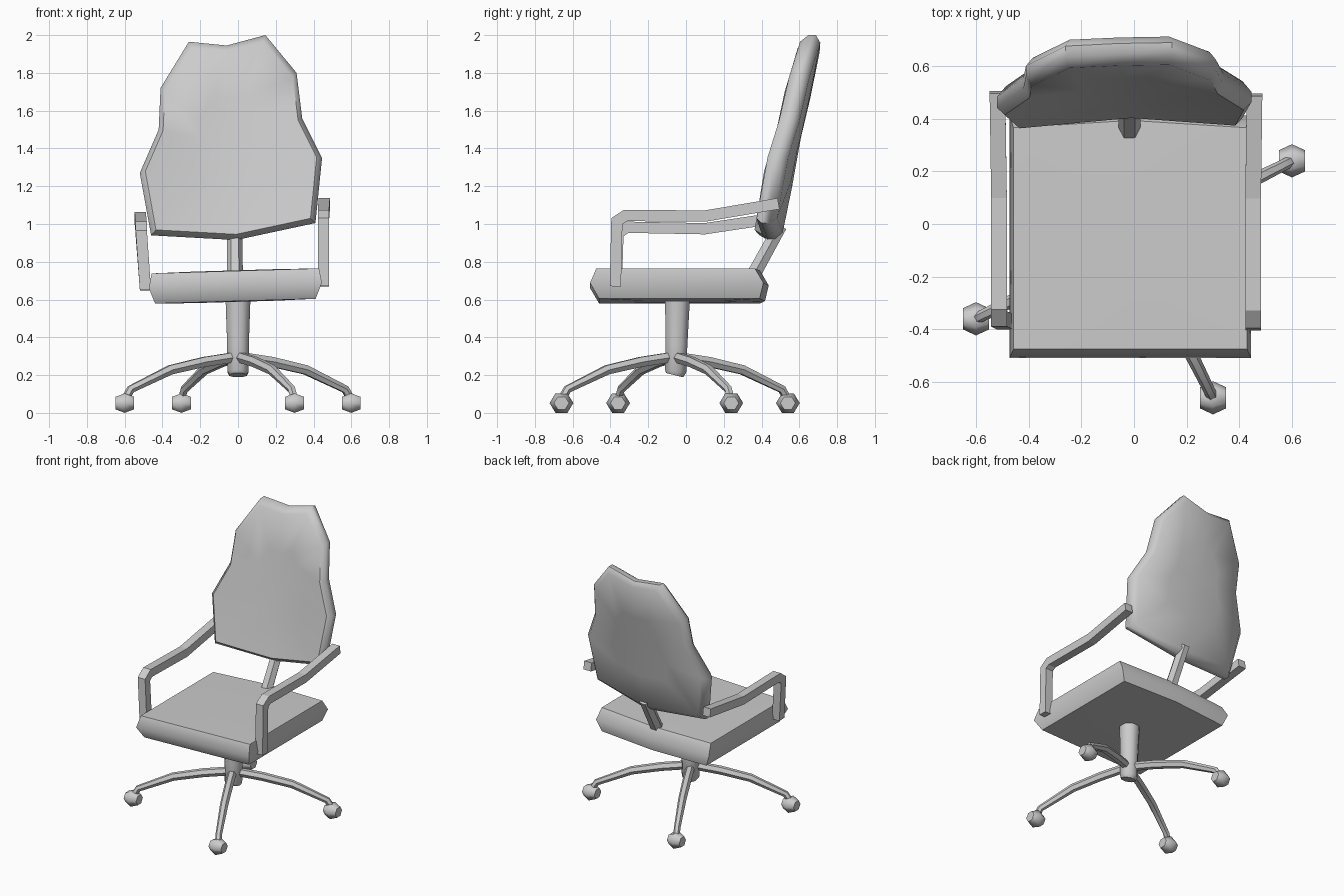
import bpy, bmesh
from math import pi, cos, sin, atan2
from mathutils import Vector, Matrix

if "Cube" in bpy.data.objects:
    bpy.data.objects.remove(bpy.data.objects["Cube"])


def loft(name, rings, smooth=40, fan=False):
    """Skin a list of closed rings and cap both ends."""
    bm = bmesh.new()
    loops = [[bm.verts.new(p) for p in ring] for ring in rings]
    n = len(loops[0])
    for a, b in zip(loops, loops[1:]):
        for i in range(n):
            j = (i + 1) % n
            bm.faces.new((a[i], a[j], b[j], b[i]))
    for loop in (loops[0], loops[-1]):
        if fan:
            mid = bm.verts.new(sum((v.co for v in loop), Vector()) / n)
            for i in range(n):
                bm.faces.new((loop[i], loop[(i + 1) % n], mid))
        else:
            bm.faces.new(loop)
    bmesh.ops.recalc_face_normals(bm, faces=bm.faces)
    mesh = bpy.data.meshes.new(name)
    bm.to_mesh(mesh)
    bm.free()
    ob = bpy.data.objects.new(name, mesh)
    bpy.context.collection.objects.link(ob)
    if smooth:
        bpy.ops.object.select_all(action='DESELECT')
        ob.select_set(True)
        bpy.context.view_layer.objects.active = ob
        bpy.ops.object.shade_smooth_by_angle(angle=smooth * pi / 180)
    return ob


def sweep(name, path, radii, sides, side_dir, turn=0.0, smooth=50):
    """Sweep a regular section along a planar path with mitred bends."""
    pts = [Vector(p) for p in path]
    side = Vector(side_dir).normalized()
    rings = []
    for k, p in enumerate(pts):
        d0 = (p - pts[k - 1]).normalized() if k else None
        d1 = (pts[k + 1] - p).normalized() if k < len(pts) - 1 else None
        d0, d1 = d0 or d1, d1 or d0
        t = (d0 + d1).normalized()
        nrm = side.cross(t).normalized() / max(t.dot(d0), 0.6)
        r = radii[k]
        rings.append([p + side * r * cos(turn + 2 * pi * i / sides)
                      + nrm * r * sin(turn + 2 * pi * i / sides)
                      for i in range(sides)])
    return loft(name, rings, smooth)


CENTRE = Vector((0, -0.06, 0))

# Star base: four curved legs with faceted casters
for k in range(4):
    a = atan2(0.3, 0.6) + k * pi / 2
    out = Vector((cos(a), sin(a), 0))
    path = [CENTRE + out * r + Vector((0, 0, z)) for r, z in
            ((0.02, 0.295), (0.2, 0.27), (0.4, 0.228), (0.635, 0.125), (0.67, 0.07))]
    sweep(f"base_leg_{k + 1}", path, (0.03, 0.03, 0.028, 0.022, 0.022), 6,
          (-sin(a), cos(a), 0))
    hub = CENTRE + out * 0.67
    rings = [[(hub.x + x, hub.y + r * cos(i * pi / 3), 0.052 + 0.95 * r * sin(i * pi / 3))
              for i in range(6)] for x, r in ((-0.05, 0.04), (0, 0.063), (0.05, 0.04))]
    loft(f"caster_{k + 1}", rings, 60)

# Central column
sweep("column", [CENTRE + Vector((0, 0.005 * i, z)) for i, z in
                 enumerate((0.2, 0.22, 0.36, 0.62))],
      (0.05, 0.061, 0.062, 0.072), 8, (1, 0, 0), pi / 8)

# Seat cushion, slightly tilted sideways
square = ((-1, 0), (0, 0), (1, 0), (1, 0.5), (1, 1), (0, 1), (-1, 1), (-1, 0.5))
seat_rings = []
for hx, y0, y1, z in ((0.22, -0.23, 0.2, 0.588), (0.425, -0.46, 0.39, 0.592),
                      (0.458, -0.508, 0.41, 0.675), (0.443, -0.475, 0.365, 0.752),
                      (0.22, -0.23, 0.2, 0.755)):
    ring = []
    for u, v in square:
        x = hx * u - 0.014
        bow = 0.028 if (u, v) == (0, 1) else 0
        ring.append((x, y0 + (y1 - y0) * v + bow, z + 0.03 * x))
    seat_rings.append(ring)
loft("seat", seat_rings, 55, fan=True)

# Backrest: irregular outline, leaning back and wrapping forward at the sides
outline = ((-0.46, 0.94), (-0.01, 0.915), (0.41, 1.005), (0.445, 1.35),
           (0.34, 1.56), (0.31, 1.8), (0.145, 2.0), (-0.06, 1.945),
           (-0.26, 1.965), (-0.41, 1.72), (-0.42, 1.5), (-0.52, 1.27))
mx, mz = -0.03, 1.42
back_rings = []
for s, depth in ((0.45, 0), (0.93, 0), (1, 0.03), (1, 0.07), (0.94, 0.108), (0.45, 0.1)):
    ring = []
    for px, pz in outline:
        x, z = mx + (px - mx) * s, mz + (pz - mz) * s
        ring.append((x, 0.505 + 0.205 * (z - 0.92) - 0.27 * (x - mx) ** 2 - depth, z))
    back_rings.append(ring)
loft("backrest", back_rings, 55, fan=True)

# Strut joining seat and backrest
sweep("back_strut", [(-0.017, 0.34, 0.70), (-0.017, 0.50, 0.99)], (0.043, 0.04), 6, (1, 0, 0))

# Armrests: square bars, the left one sitting a little lower
arms = {"right": [(0.452, -0.374, 0.67), (0.452, -0.366, 1.015), (0.452, -0.32, 1.045),
                  (0.452, 0.1, 1.042), (0.457, 0.49, 1.108)],
        "left": [(-0.49, -0.37, 0.65), (-0.512, -0.36, 0.95), (-0.512, -0.315, 0.983),
                 (-0.512, 0.1, 0.975), (-0.518, 0.5, 1.035)]}
for label, path in arms.items():
    sweep(f"armrest_{label}", path, [0.042] * 5, 4, (1, 0, 0), pi / 4, smooth=0)
